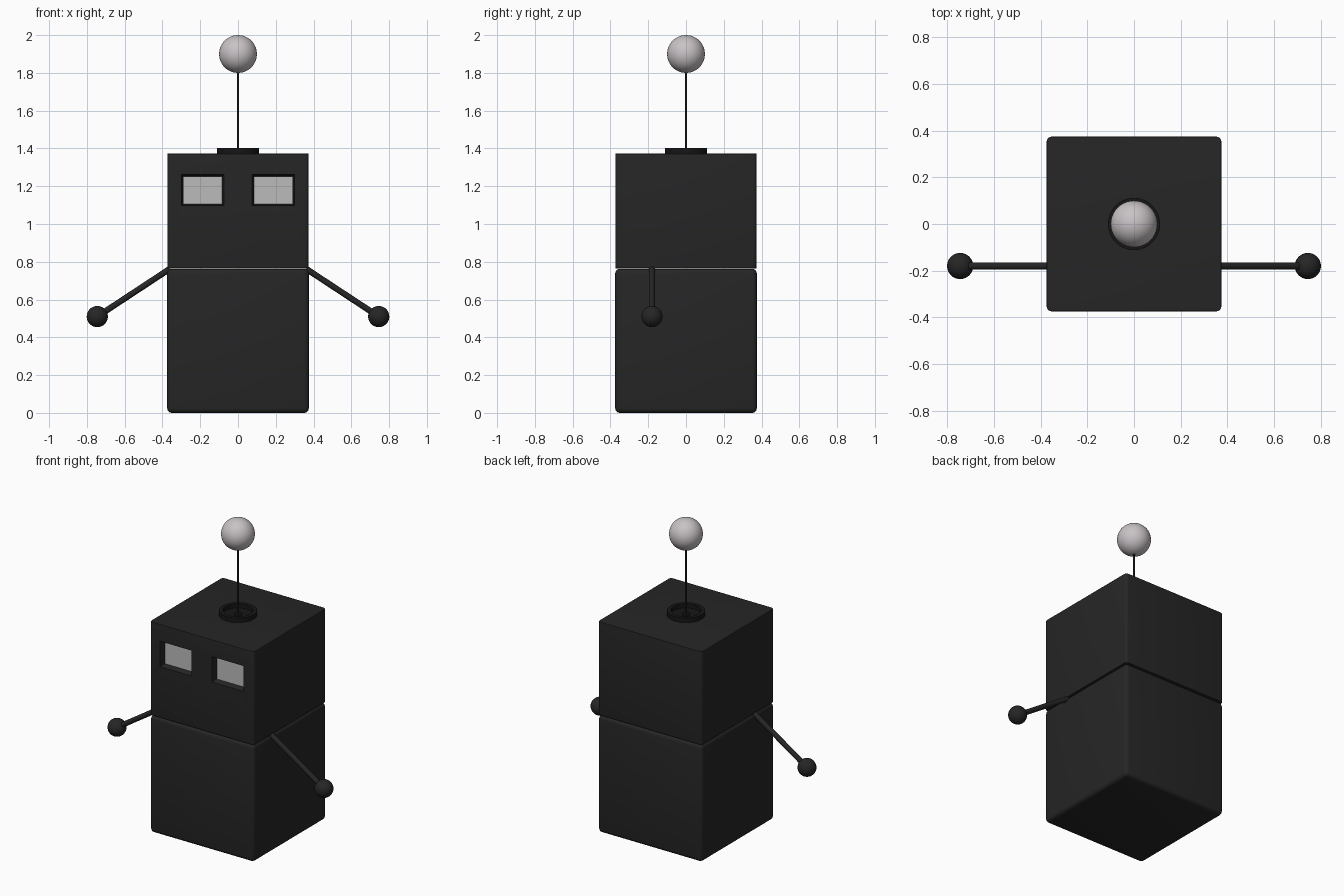
import bpy, bmesh, math
from mathutils import Vector

if "Cube" in bpy.data.objects:
    bpy.data.objects.remove(bpy.data.objects["Cube"])


def material(name, c):
    m = bpy.data.materials.new(name)
    m.diffuse_color = (*c, 1)
    m.use_nodes = True
    m.node_tree.nodes["Principled BSDF"].inputs["Base Color"].default_value = m.diffuse_color
    return m


DARK = material("dark_shell", (0.019, 0.019, 0.019))
BLACK = material("black_trim", (0.008, 0.008, 0.008))
LIGHT = material("light_ball", (0.58, 0.54, 0.56))
SCREEN = material("eye_screen", (0.5, 0.5, 0.5))


def finish(ob, name, mat, smooth=True):
    ob.name = name
    ob.data.materials.append(mat)
    if smooth:
        bpy.ops.object.select_all(action='DESELECT')
        ob.select_set(True)
        bpy.context.view_layer.objects.active = ob
        bpy.ops.object.shade_smooth_by_angle(angle=math.radians(35))
    return ob


def from_bmesh(bm, name, mat, smooth=True):
    bmesh.ops.recalc_face_normals(bm, faces=bm.faces)
    me = bpy.data.meshes.new(name)
    bm.to_mesh(me)
    bm.free()
    ob = bpy.data.objects.new(name, me)
    bpy.context.collection.objects.link(ob)
    return finish(ob, name, mat, smooth)


def block(name, half, z0, z1, corner, rim, mat):
    """Box with separate radii for upright corners and top/bottom rims."""
    bm = bmesh.new()
    bmesh.ops.create_cube(bm, size=1)
    for v in bm.verts:
        v.co = Vector((v.co.x * 2 * half, v.co.y * 2 * half,
                       z0 + (v.co.z + 0.5) * (z1 - z0)))
    uprights = [e for e in bm.edges
                if abs(e.verts[0].co.z - e.verts[1].co.z) > 0.1]
    if corner != rim:
        bmesh.ops.bevel(bm, geom=uprights, offset=corner, segments=4,
                        profile=0.5, affect='EDGES')
        edges = [e for e in bm.edges
                 if abs(e.verts[0].co.z - e.verts[1].co.z) < 1e-5]
    else:
        edges = bm.edges[:]
    bmesh.ops.bevel(bm, geom=edges, offset=rim, segments=4,
                    profile=0.5, affect='EDGES')
    return from_bmesh(bm, name, mat)


def ball(name, r, loc, mat):
    bpy.ops.mesh.primitive_uv_sphere_add(segments=40, ring_count=24, radius=r, location=loc)
    return finish(bpy.context.object, name, mat)


def rod(name, a, b, r, mat):
    a, b = Vector(a), Vector(b)
    bpy.ops.mesh.primitive_cylinder_add(vertices=24, radius=r, depth=(b - a).length,
                                        location=(a + b) / 2)
    ob = bpy.context.object
    ob.rotation_euler = (b - a).to_track_quat('Z', 'Y').to_euler()
    return finish(ob, name, mat)


# Body and head
block("body", 0.375, 0.0, 0.763, 0.025, 0.025, DARK)
head = block("head", 0.374, 0.765, 1.373, 0.02, 0.004, DARK)

EYE_Z, DEPTH = 1.18, 0.04
for side, label in ((-1, "left"), (1, "right")):
    ex = side * 0.187
    # Tapered eye socket cut into the head
    bm = bmesh.new()
    bmesh.ops.create_cube(bm, size=1)
    for v in bm.verts:
        outer = v.co.y < 0
        w, h = (0.24, 0.178) if outer else (0.206, 0.146)
        v.co = Vector((ex + v.co.x * w, -0.40 if outer else -0.374 + DEPTH,
                       EYE_Z + v.co.z * h))
    cutter = from_bmesh(bm, "socket_cutter", BLACK, False)
    cutter.hide_render = True
    mod = head.modifiers.new("socket", 'BOOLEAN')
    mod.operation = 'DIFFERENCE'
    mod.solver = 'EXACT'
    mod.object = cutter
    bpy.context.view_layer.objects.active = head
    bpy.ops.object.modifier_apply(modifier=mod.name)
    bpy.data.objects.remove(cutter)

    # Eye screen
    bpy.ops.mesh.primitive_cube_add(size=1, location=(ex, -0.374 + DEPTH, EYE_Z - 0.002))
    eye = bpy.context.object
    eye.scale = (0.204, 0.008, 0.144)
    finish(eye, label + "_eye", SCREEN, False)

    # Arm and hand
    hand = (side * 0.745, -0.18, 0.51)
    rod(label + "_arm", (side * 0.362, -0.18, 0.762), hand, 0.016, DARK)
    ball(label + "_hand", 0.056, hand, DARK)

# Antenna dish: lathed ring with recessed floor and small hub
profile = [(0.0, 1.385), (0.022, 1.382), (0.025, 1.376), (0.088, 1.376),
           (0.088, 1.402), (0.112, 1.402), (0.112, 1.368), (0.0, 1.368)]
bm = bmesh.new()
vs = [bm.verts.new((r, 0, z)) for r, z in profile]
es = [bm.edges.new(p) for p in zip(vs, vs[1:])]
bmesh.ops.spin(bm, geom=vs + es, cent=(0, 0, 0), axis=(0, 0, 1),
               angle=2 * math.pi, steps=48)
bmesh.ops.remove_doubles(bm, verts=bm.verts, dist=1e-5)
from_bmesh(bm, "antenna_base", BLACK)

# Antenna
rod("antenna_rod", (0, 0, 1.375), (0, 0, 1.85), 0.006, BLACK)
ball("antenna_ball", 0.1, (0, 0, 1.9), LIGHT)
